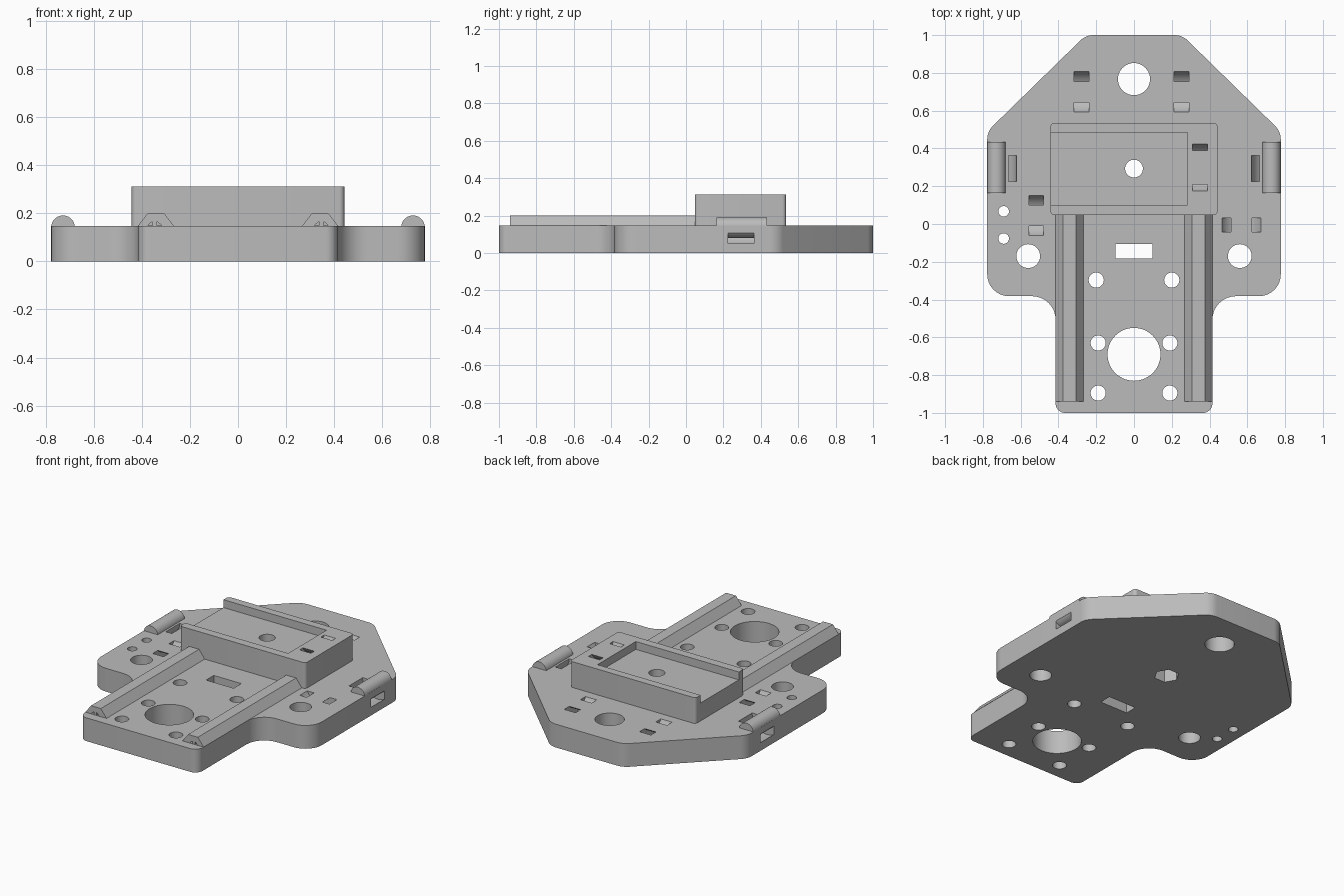
import bpy, bmesh, math
from mathutils import Vector

if "Cube" in bpy.data.objects:
    bpy.data.objects.remove(bpy.data.objects["Cube"])

grey = bpy.data.materials.new("neutral_grey")
grey.diffuse_color = (0.5, 0.5, 0.5, 1)
grey.use_nodes = True
grey.node_tree.nodes["Principled BSDF"].inputs["Base Color"].default_value = grey.diffuse_color


def prism(name, pts, lo, hi, axis="z"):
    """Extrude a 2D profile from lo to hi along an axis."""
    place = {"z": lambda a, b, h: (a, b, h),
             "y": lambda a, b, h: (a, h, b),
             "x": lambda a, b, h: (h, a, b)}[axis]
    bm = bmesh.new()
    ends = [[bm.verts.new(place(a, b, h)) for a, b in pts] for h in (lo, hi)]
    for ring in ends:
        bm.faces.new(ring)
    n = len(pts)
    for i in range(n):
        j = (i + 1) % n
        bm.faces.new((ends[0][i], ends[0][j], ends[1][j], ends[1][i]))
    bmesh.ops.recalc_face_normals(bm, faces=bm.faces[:])
    me = bpy.data.meshes.new(name)
    bm.to_mesh(me)
    bm.free()
    ob = bpy.data.objects.new(name, me)
    me.materials.append(grey)
    bpy.context.collection.objects.link(ob)
    return ob


def rounded(corners, seg=8):
    """Polygon of (x, y, radius) corners with each corner filleted."""
    out = []
    n = len(corners)
    for i, (x, y, r) in enumerate(corners):
        p = Vector((x, y))
        a = (Vector(corners[i - 1][:2]) - p).normalized()
        b = (Vector(corners[(i + 1) % n][:2]) - p).normalized()
        half = a.angle(b) / 2
        c = p + (a + b).normalized() * (r / math.sin(half))
        s = p + a * (r / math.tan(half)) - c
        e = p + b * (r / math.tan(half)) - c
        for k in range(seg + 1):
            t = k / seg
            ang = math.pi - 2 * half
            d = (s * math.sin((1 - t) * ang) + e * math.sin(t * ang)) / math.sin(ang)
            out.append(tuple(c + d))
    return out


def arc(cx, cy, r, a0, a1, n):
    return [(cx + r * math.cos(math.radians(a0 + (a1 - a0) * k / n)),
             cy + r * math.sin(math.radians(a0 + (a1 - a0) * k / n))) for k in range(n + 1)]


def box(x0, x1, y0, y1):
    return [(x0, y0), (x1, y0), (x1, y1), (x0, y1)]


def hole(x, y, r, n=40, lo=-0.1, hi=0.5):
    return prism("cutter", arc(x, y, r, 0, 360, n)[:-1], lo, hi)


def tie_slot(axis, centre, z, r_in, r_out, lo, hi, a0=180, a1=360):
    """Curved cable tie tunnel."""
    pts = arc(centre, z, r_out, a0, a1, 24) + arc(centre, z, r_in, a1, a0, 24)
    return prism("cutter", pts, lo, hi, axis)


def carve(ob, cutters):
    for c in cutters:
        m = ob.modifiers.new("cut", "BOOLEAN")
        m.operation, m.solver, m.object = "DIFFERENCE", "EXACT", c
    bpy.context.view_layer.update()
    me = bpy.data.meshes.new_from_object(ob.evaluated_get(bpy.context.evaluated_depsgraph_get()))
    ob.modifiers.clear()
    ob.data = me
    for c in cutters:
        bpy.data.objects.remove(c)


T = 0.148   # plate top
B = 0.312   # block top

# Base plate outline, mirrored from its right half
right = [(0.415, -1, 0.05), (0.415, -0.382, 0.125), (0.777, -0.382, 0.115),
         (0.777, 0.49, 0.1), (0.255, 1, 0.1)]
left = [(-x, y, r) for x, y, r in reversed(right)]
plate = prism("base_plate", rounded(right + left), 0, T)

# Plate holes, slots and tie tunnels
cuts = [hole(0, 0.767, 0.085), hole(0, -0.69, 0.14, 56), hole(0, 0.293, 0.047),
        hole(0, 0.293, 0.073, 6, -0.1, 0.1),
        hole(-0.69, 0.067, 0.028), hole(-0.69, -0.077, 0.028),
        prism("cutter", box(-0.097, 0.097, -0.182, -0.105), -0.1, 0.5)]
for s in (-1, 1):
    cuts += [hole(s * 0.56, -0.17, 0.063), hole(s * 0.2, -0.297, 0.04),
             hole(s * 0.19, -0.63, 0.04), hole(s * 0.19, -0.895, 0.04),
             tie_slot("y", s * 0.727, 0.143, 0.062, 0.104, 0.225, 0.363, 160, 380)]
cuts += [tie_slot("x", 0.7, 0.198, 0.075, 0.118, x, x + 0.08) for x in (-0.318, 0.212)]
cuts += [tie_slot("x", 0.045, 0.198, 0.075, 0.118, -0.557, -0.48),
         tie_slot("y", 0.569, 0.198, 0.075, 0.116, -0.043, 0.032)]
carve(plate, cuts)

# Raised block with a tray open to the left
block = prism("raised_block", rounded([(-0.442, 0.047, 0.02), (0.442, 0.047, 0.02),
                                       (0.442, 0.535, 0.02), (-0.442, 0.535, 0.02)], 5), T, B)
carve(block, [prism("cutter", box(-0.6, 0.283, 0.1, 0.485), B - 0.05, 0.5),
              hole(0, 0.293, 0.047),
              tie_slot("x", 0.3, B + 0.05, 0.103, 0.134, 0.31, 0.39)])

parts = [plate, block]
for side, s in (("left", -1), ("right", 1)):
    # Bevelled rails with small triangular end pockets
    rail = prism(side + "_rail", [(s * 0.416, T), (s * 0.376, 0.2), (s * 0.307, 0.2), (s * 0.267, T)],
                 -0.94, 0.047, "y")
    carve(rail, [prism("cutter", [(s * x, T + 0.002), (s * (x + d), T + 0.002), (s * (x + k), T + 0.018)],
                       -1, -0.9, "y") for x, d, k in ((0.355, 0.02, 0.002), (0.318, 0.02, 0.018))])
    # Rounded tie saddles on the side edges
    saddle = prism(side + "_tie_saddle", arc(s * 0.728, T - 0.006, 0.049, 7, 173, 24), 0.164, 0.434, "y")
    parts += [rail, saddle]

# Smooth the round walls and keep hard edges crisp
for ob in parts:
    bpy.ops.object.select_all(action="DESELECT")
    ob.select_set(True)
    bpy.context.view_layer.objects.active = ob
    bpy.ops.object.shade_smooth_by_angle(angle=math.radians(30))
